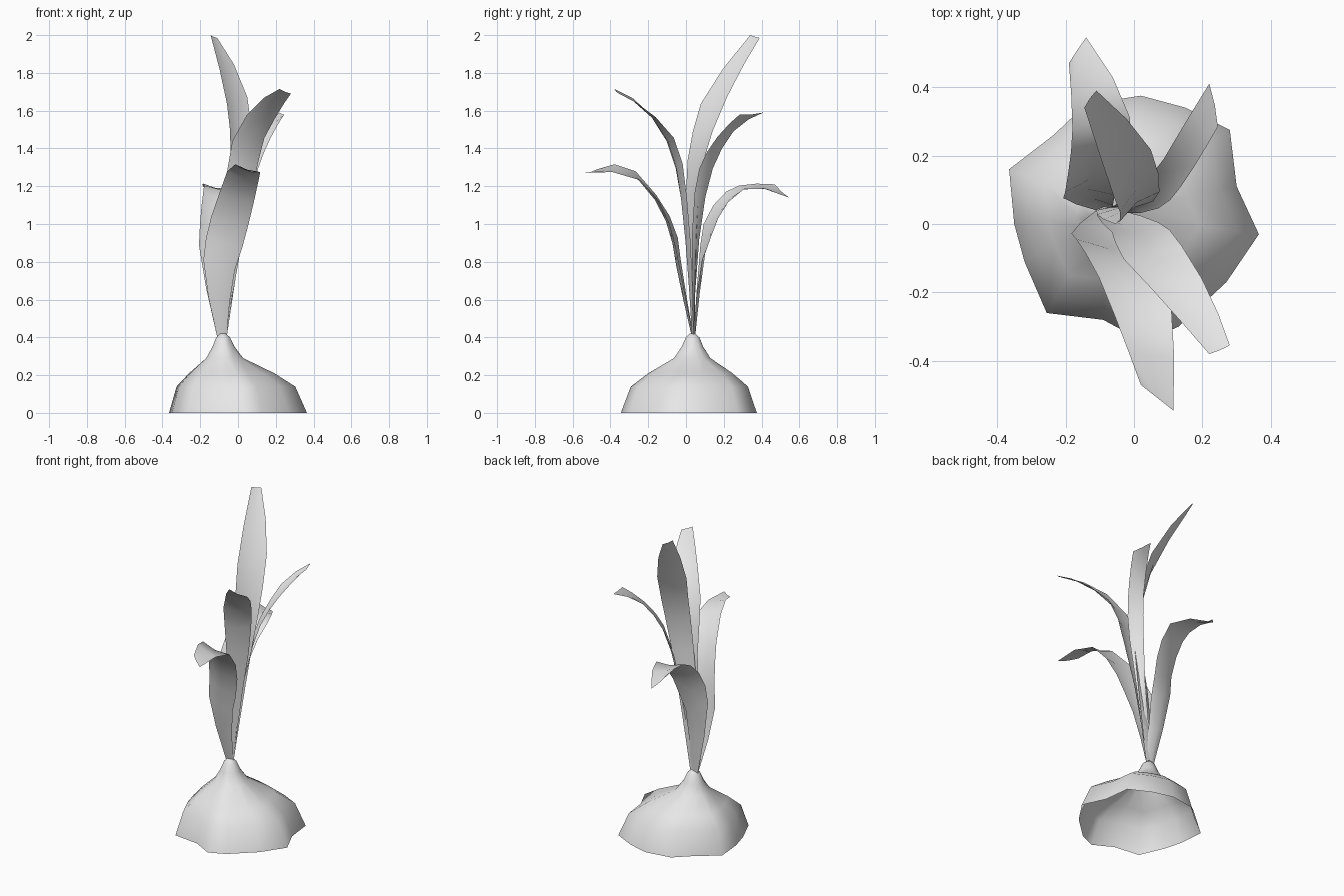
import bpy
from mathutils import Vector

cube = bpy.data.objects.get("Cube")
if cube:
    bpy.data.objects.remove(cube, do_unlink=True)

# One plain matte grey for the whole plant
grey = bpy.data.materials.new("plain_grey")
grey.use_nodes = True
grey.diffuse_color = (0.8, 0.8, 0.8, 1)
shader = next(n for n in grey.node_tree.nodes if n.type == "BSDF_PRINCIPLED")
shader.inputs["Base Color"].default_value = grey.diffuse_color
shader.inputs["Roughness"].default_value = 0.9


def make_object(name, verts, faces):
    """Create a smooth shaded mesh object with the shared material."""
    mesh = bpy.data.meshes.new(name)
    mesh.from_pydata(verts, [], faces)
    mesh.materials.append(grey)
    for face in mesh.polygons:
        face.use_smooth = True
    mesh.update()
    obj = bpy.data.objects.new(name, mesh)
    bpy.context.scene.collection.objects.link(obj)
    return obj


def grid_faces(rows, columns, closed=False):
    """Quads joining consecutive rows of points."""
    faces = []
    for row in range(rows - 1):
        for col in range(columns if closed else columns - 1):
            following = (col + 1) % columns
            low, high = row * columns, (row + 1) * columns
            faces.append((low + col, low + following, high + following, high + col))
    return faces


def sample_rail(points, amount):
    """Smooth position along a rail, with amount running from base to tip."""
    points = [Vector(p) for p in points]
    last = len(points) - 1
    place = amount * last
    index = min(int(place), last - 1)
    t = place - index
    start, end = points[index], points[index + 1]
    before = points[max(index - 1, 0)]
    after = points[min(index + 2, last)]
    leave, arrive = (end - before) / 2, (after - start) / 2
    ease = t * t * (3 - 2 * t)
    return (start.lerp(end, ease) + leave * (t * (1 - t) ** 2)
            - arrive * (t * t * (1 - t)))


# Bulb: a wavy open rim drawn in towards the off-centre neck
NECK = Vector((-0.08, 0.035, 0))
RIM = [(0.365, -0.03), (0.3, 0.11), (0.28, 0.275), (0.15, 0.34), (0.02, 0.375),
       (-0.14, 0.35), (-0.235, 0.26), (-0.365, 0.16), (-0.35, 0), (-0.32, -0.11),
       (-0.255, -0.26), (-0.09, -0.28), (0.03, -0.345), (0.13, -0.3), (0.27, -0.17)]
PROFILE = [(0, 1), (0.14, 0.86), (0.21, 0.62), (0.29, 0.27),
           (0.35, 0.16), (0.4, 0.1), (0.42, 0.04)]


def build_bulb():
    verts = []
    for height, scale in PROFILE:
        for x, y in RIM:
            spoke = Vector((x, y, 0)) - NECK
            # The narrow neck is rounder than the wavy rim
            rounded = spoke.normalized() * 0.37
            spoke = rounded.lerp(spoke, min(1, scale * 1.5))
            verts.append(NECK + spoke * scale + Vector((0, 0, height)))
    count = len(RIM)
    faces = grid_faces(len(PROFILE), count, closed=True)
    faces.append(range(len(verts) - count, len(verts)))
    make_object("bulb", verts, faces)


# Leaves: thin channelled blades stretched between two edge rails
def build_leaf(name, left, right, rows=9):
    left = [(-0.11, 0.04, 0.4)] + left
    right = [(-0.06, 0.04, 0.4)] + right
    keel_side = -1 if left[-1][1] > 0 else 1
    verts = []
    for row in range(rows):
        amount = row / (rows - 1)
        a, b = sample_rail(left, amount), sample_rail(right, amount)
        step = 0.04
        low, high = max(0, amount - step), min(1, amount + step)
        along = (sample_rail(left, high) + sample_rail(right, high)
                 - sample_rail(left, low) - sample_rail(right, low))
        keel = (b - a).cross(along).normalized() * keel_side
        depth = (b - a).length * 0.16 * (1 - amount * 0.7)
        verts += [a, (a + b) / 2 + keel * depth, b]
    make_object(name, verts, grid_faces(rows, 3))


build_bulb()
build_leaf("tall_back_leaf",
           [(-0.1, 0.02, 0.8), (-0.05, 0, 1.2), (-0.04, 0.03, 1.46),
            (-0.07, 0.11, 1.7), (-0.145, 0.34, 2)],
           [(0, 0.05, 0.8), (0.06, 0.07, 1.2), (0.075, 0.13, 1.46),
            (0.03, 0.25, 1.74), (-0.11, 0.39, 1.985)])
build_leaf("front_left_leaf",
           [(-0.1, 0.01, 0.8), (-0.06, -0.03, 1.16), (-0.04, -0.09, 1.41),
            (0.08, -0.22, 1.62), (0.22, -0.38, 1.715)],
           [(0, 0.03, 0.8), (0.08, 0, 1.18), (0.13, -0.05, 1.43),
            (0.22, -0.2, 1.6), (0.28, -0.355, 1.69)])
build_leaf("front_leaf",
           [(-0.18, -0.02, 0.75), (-0.165, -0.05, 0.95), (-0.11, -0.14, 1.13),
            (-0.04, -0.31, 1.31), (0.02, -0.47, 1.29)],
           [(-0.03, -0.02, 0.7), (0.03, -0.06, 0.9), (0.08, -0.13, 1.1),
            (0.115, -0.29, 1.26), (0.115, -0.545, 1.27)])
build_leaf("back_right_leaf",
           [(-0.2, 0.07, 0.82), (-0.2, 0.1, 1.02), (-0.185, 0.2, 1.16),
            (-0.18, 0.31, 1.21), (-0.19, 0.47, 1.21)],
           [(-0.06, 0.07, 0.75), (-0.04, 0.14, 0.95), (-0.02, 0.21, 1.1),
            (-0.02, 0.35, 1.2), (-0.14, 0.545, 1.14)])
build_leaf("back_left_leaf",
           [(-0.04, 0.06, 0.82), (0.02, 0.11, 1.18), (0.08, 0.18, 1.38),
            (0.14, 0.28, 1.52), (0.22, 0.41, 1.59)],
           [(0, 0.03, 0.85), (0.08, 0.05, 1.2), (0.13, 0.1, 1.36),
            (0.19, 0.19, 1.49), (0.245, 0.285, 1.58)])
